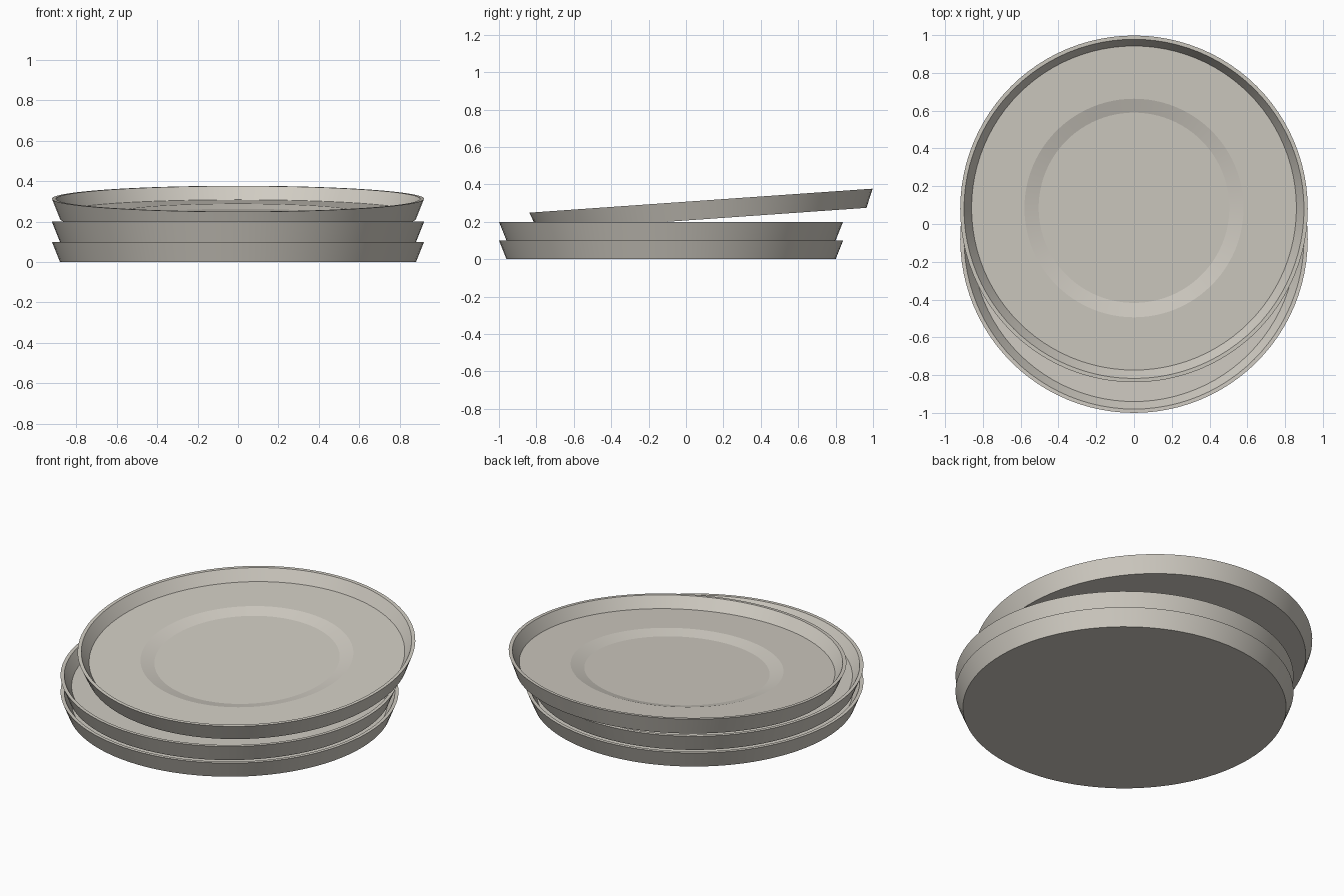
import bpy, bmesh, math

if "Cube" in bpy.data.objects:
    bpy.data.objects.remove(bpy.data.objects["Cube"])

# One warm stoneware colour
glaze = bpy.data.materials.new("warm_grey_glaze")
glaze.diffuse_color = (0.63, 0.60, 0.54, 1.0)
glaze.use_nodes = True
glaze.node_tree.nodes["Principled BSDF"].inputs["Base Color"].default_value = glaze.diffuse_color

SEGMENTS = 96
# Half section (radius, height): base, flared side, flat lip, inner wall, floor, shallow well
PROFILE = [(0.88, 0.0), (0.92, 0.10), (0.90, 0.10), (0.86, 0.035),
           (0.58, 0.035), (0.505, 0.015)]


def make_plate(name, location, tilt=0.0):
    bm = bmesh.new()
    rings = []
    for r, z in PROFILE:
        rings.append([bm.verts.new((r * math.cos(2 * math.pi * i / SEGMENTS),
                                    r * math.sin(2 * math.pi * i / SEGMENTS), z))
                      for i in range(SEGMENTS)])
    for a, b in zip(rings, rings[1:]):
        for i in range(SEGMENTS):
            j = (i + 1) % SEGMENTS
            bm.faces.new((a[i], a[j], b[j], b[i]))
    # Underside and centre of the well
    bm.faces.new(rings[0][::-1])
    bm.faces.new(rings[-1])
    bmesh.ops.recalc_face_normals(bm, faces=bm.faces)
    mesh = bpy.data.meshes.new(name)
    bm.to_mesh(mesh)
    bm.free()
    mesh.materials.append(glaze)
    plate = bpy.data.objects.new(name, mesh)
    bpy.context.collection.objects.link(plate)
    plate.location = location
    plate.rotation_euler.x = tilt
    # Smooth around the circumference, crisp between profile bands
    bpy.ops.object.select_all(action='DESELECT')
    plate.select_set(True)
    bpy.context.view_layer.objects.active = plate
    bpy.ops.object.shade_smooth_by_angle(angle=math.radians(10))


# Two plates stacked level, a third slid back and leaning on the stack
make_plate("bottom_plate", (0, -0.08, 0.0))
make_plate("middle_plate", (0, -0.08, 0.10))
make_plate("top_tilted_plate", (0, 0.087, 0.213), math.radians(4))
